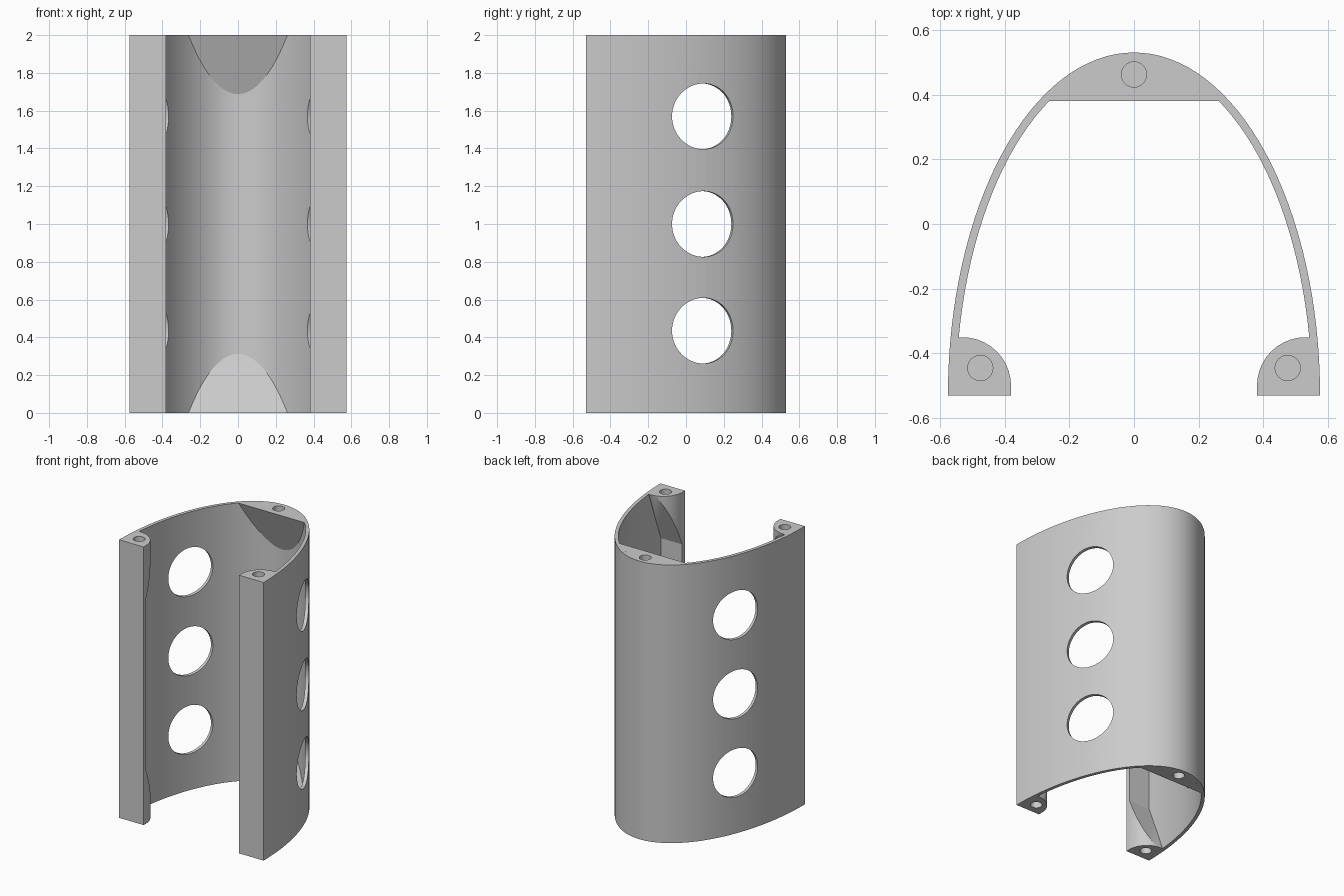
import bpy, bmesh, math
from mathutils import Vector, Matrix

if "Cube" in bpy.data.objects:
    bpy.data.objects.remove(bpy.data.objects["Cube"], do_unlink=True)

HEIGHT, FRONT, SLOPE = 2.0, -0.53, 0.4
OUTER, INNER = (0.575, 1.06), (0.55, 1.035)

grey = bpy.data.materials.new("plain_grey")
grey.use_nodes = True
grey.diffuse_color = (0.6, 0.6, 0.6, 1)
grey.node_tree.nodes["Principled BSDF"].inputs["Base Color"].default_value = grey.diffuse_color


def ellipse_arc(axes, y_min, steps):
    """Arch from the +x side over the back to the -x side, above y_min."""
    a, b = axes
    start = math.asin((y_min - FRONT) / b)
    angles = [start + (math.pi - 2 * start) * i / steps for i in range(steps + 1)]
    return [(a * math.cos(t), FRONT + b * math.sin(t)) for t in angles]


def prism(plan, height):
    bm = bmesh.new()
    face = bm.faces.new([bm.verts.new((x, y, 0)) for x, y in plan])
    grown = bmesh.ops.extrude_face_region(bm, geom=[face])["geom"]
    verts = [g for g in grown if isinstance(g, bmesh.types.BMVert)]
    bmesh.ops.translate(bm, verts=verts, vec=(0, 0, height))
    return bm


def make_object(name, bm):
    bmesh.ops.recalc_face_normals(bm, faces=bm.faces[:])
    mesh = bpy.data.meshes.new(name)
    bm.to_mesh(mesh)
    bm.free()
    mesh.materials.append(grey)
    obj = bpy.data.objects.new(name, mesh)
    bpy.context.collection.objects.link(obj)
    return obj


def drill(obj, center, axis, radius, depth, sides=48):
    """Cut a round hole, centred on a point along an axis."""
    bm = bmesh.new()
    turn = Vector(axis).to_track_quat('Z', 'Y').to_matrix().to_4x4()
    bmesh.ops.create_cone(bm, cap_ends=True, segments=sides, radius1=radius,
                          radius2=radius, depth=depth,
                          matrix=Matrix.Translation(center) @ turn)
    cutter = make_object("hole_cutter", bm)
    cutter.hide_render = True
    mod = obj.modifiers.new("hole", 'BOOLEAN')
    mod.operation, mod.solver, mod.object = 'DIFFERENCE', 'EXACT', cutter
    bpy.context.view_layer.objects.active = obj
    bpy.ops.object.modifier_apply(modifier=mod.name)
    bpy.data.objects.remove(cutter, do_unlink=True)


def finish(obj):
    bpy.ops.object.select_all(action='DESELECT')
    obj.select_set(True)
    bpy.context.view_layer.objects.active = obj
    bpy.ops.object.shade_smooth_by_angle(angle=math.radians(30))


# Arched shell with two narrow front flanges
lip_x, lip_y = 0.38, -0.5
plan = ellipse_arc(OUTER, FRONT, 64)
plan += [(-lip_x, FRONT), (-lip_x, lip_y)]
plan += ellipse_arc(INNER, lip_y, 64)[::-1]
plan += [(lip_x, lip_y), (lip_x, FRONT)]
shell = make_object("shell", prism(plan, HEIGHT))

# Three round windows on each side, square to the wall
tilt = math.radians(23)
for side in (1, -1):
    for z in (0.435, 1.0, 1.57):
        drill(shell, (side * 0.46, 0.09, z),
              (side * math.cos(tilt), math.sin(tilt), 0), 0.174, 0.3, 64)
finish(shell)


# Screw bosses with a sloped underside and a blind hole
def boss(name, plan, edge_y, facing, hole, side, top):
    bm = prism(plan, 0.5)
    bmesh.ops.bisect_plane(bm, geom=bm.verts[:] + bm.edges[:] + bm.faces[:],
                           plane_co=(0, edge_y, 0), plane_no=(0, facing, SLOPE),
                           clear_outer=True)
    bmesh.ops.holes_fill(bm, edges=[e for e in bm.edges if e.is_boundary])
    for v in bm.verts:
        v.co.x *= side
        if top:
            v.co.z = HEIGHT - v.co.z
    obj = make_object(name, bm)
    drill(obj, (side * hole[0], hole[1], HEIGHT if top else 0), (0, 0, 1), 0.039, 0.18, 32)
    finish(obj)


back_plan = ellipse_arc(INNER, 0.38, 32)

arc = [math.pi - math.pi / 2 * i / 10 for i in range(11)]
front_plan = [(0.53 + 0.15 * math.cos(t), lip_y + 0.15 * math.sin(t)) for t in arc]
wall = [p for p in ellipse_arc(INNER, lip_y, 64) if p[0] > 0 and p[1] < -0.36]
front_plan += [(0.542, -0.35)] + wall[::-1]

for level in ("top", "bottom"):
    is_top = level == "top"
    boss(f"back_boss_{level}", back_plan, 0.38, -1, (0, 0.462), 1, is_top)
    for side_name, side in (("left", 1), ("right", -1)):
        boss(f"front_boss_{side_name}_{level}", front_plan, -0.35, 1,
             (0.475, -0.445), side, is_top)
